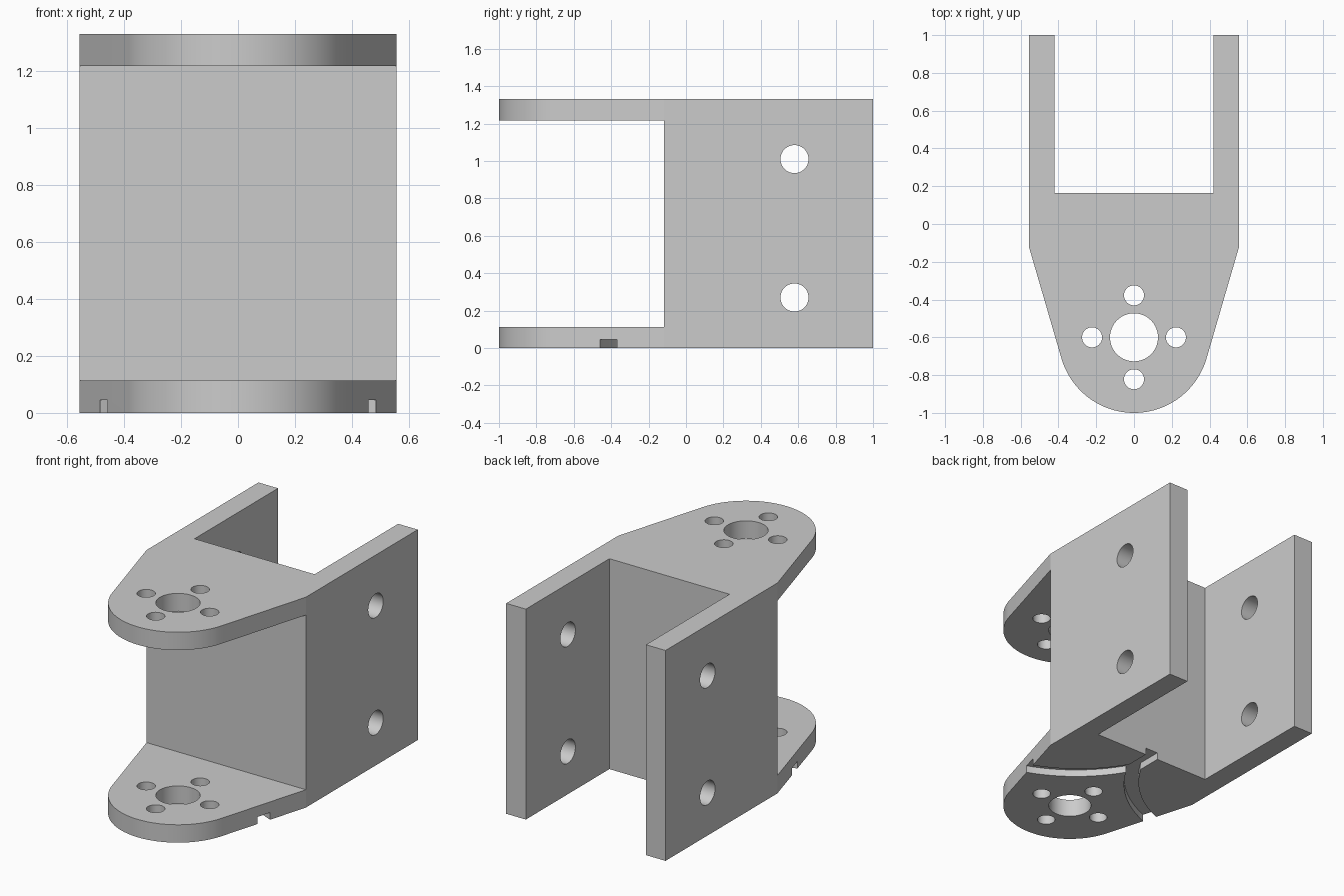
import bpy, bmesh, math
from mathutils import Vector

if "Cube" in bpy.data.objects:
    bpy.data.objects.remove(bpy.data.objects["Cube"])

H = 1.33                 # full height
PIVOT_Y, R = -0.60, 0.40  # centre and radius of the rounded nose
HALF, SHOULDER = 0.557, -0.118


def prism(name, pts, lo, hi, axis='Z'):
    """Extrude a closed outline from lo to hi along Z (x, y) or X (y, z)."""
    place = (lambda a, b, h: (a, b, h)) if axis == 'Z' else (lambda a, b, h: (h, a, b))
    bm = bmesh.new()
    low = [bm.verts.new(place(a, b, lo)) for a, b in pts]
    high = [bm.verts.new(place(a, b, hi)) for a, b in pts]
    bm.faces.new(low[::-1])
    bm.faces.new(high)
    n = len(pts)
    for i in range(n):
        j = (i + 1) % n
        bm.faces.new((low[i], low[j], high[j], high[i]))
    bmesh.ops.recalc_face_normals(bm, faces=bm.faces)
    me = bpy.data.meshes.new(name)
    bm.to_mesh(me)
    bm.free()
    ob = bpy.data.objects.new(name, me)
    bpy.context.collection.objects.link(ob)
    return ob


def rect(a0, a1, b0, b1):
    return [(a0, b0), (a1, b0), (a1, b1), (a0, b1)]


def circle(a, b, r, n=48):
    return [(a + r * math.cos(2 * math.pi * i / n),
             b + r * math.sin(2 * math.pi * i / n)) for i in range(n)]


def bend(p, c, q, n=12):
    """Quadratic curve from p to q pulled towards c."""
    p, c, q = Vector(p), Vector(c), Vector(q)
    return [tuple(p * (1 - t) ** 2 + c * 2 * t * (1 - t) + q * t * t)
            for t in (i / n for i in range(n + 1))]


def cut(body, cutter):
    cutter.hide_render = True
    mod = body.modifiers.new("cut", 'BOOLEAN')
    mod.operation, mod.solver, mod.object = 'DIFFERENCE', 'EXACT', cutter
    bpy.context.view_layer.objects.active = body
    bpy.ops.object.modifier_apply(modifier=mod.name)
    bpy.data.objects.remove(cutter)


# Outline: straight sides, tangent tapers, round nose
dx, dy = HALF, SHOULDER - PIVOT_Y
start = math.atan2(dy, dx) - math.acos(R / math.hypot(dx, dy))
end = -math.pi - start
N = 48
nose = [(R * math.cos(start + (end - start) * i / N),
         PIVOT_Y + R * math.sin(start + (end - start) * i / N)) for i in range(N + 1)]
outline = [(HALF, 1.0), (HALF, SHOULDER)] + nose + [(-HALF, SHOULDER), (-HALF, 1.0)]
bracket = prism("bracket", outline, 0, H)

# Front gap between the two nose plates, and rear slot between the side walls
cut(bracket, prism("front_gap", rect(-0.9, 0.9, -1.2, SHOULDER), 0.113, 1.217))
cut(bracket, prism("rear_slot", rect(-0.42, 0.42, 0.165, 1.2), -0.1, H + 0.1))

# Pivot hole with four screw holes through both plates
cut(bracket, prism("pivot_hole", circle(0, PIVOT_Y, 0.127, 64), -0.1, H + 0.1))
for x, y in ((0.222, 0), (-0.222, 0), (0, 0.222), (0, -0.222)):
    cut(bracket, prism("screw_hole", circle(x, PIVOT_Y + y, 0.053), -0.1, H + 0.1))

# Mounting holes through the side walls
for z in (0.27, 1.01):
    cut(bracket, prism("mounting_hole", circle(0.58, z, 0.075), -0.8, 0.8, 'X'))

# Forked cable groove in the underside
right = ([(0.045, 0.25)] + bend((0.045, 0.01), (0.20, -0.257), (0.483, -0.37))
         + [(0.65, -0.40), (0.65, -0.50)]
         + bend((0.457, -0.46), (0.164, -0.345), (0, -0.075)))
left = [(-x, y) for x, y in right[-2::-1]]
cut(bracket, prism("cable_groove", right + left, -0.1, 0.045))

# Plain grey finish
grey = bpy.data.materials.new("grey")
grey.diffuse_color = (0.6, 0.6, 0.6, 1)
grey.use_nodes = True
grey.node_tree.nodes["Principled BSDF"].inputs["Base Color"].default_value = grey.diffuse_color
bracket.data.materials.clear()
bracket.data.materials.append(grey)

bpy.ops.object.select_all(action='DESELECT')
bracket.select_set(True)
bpy.context.view_layer.objects.active = bracket
bpy.ops.object.shade_smooth_by_angle(angle=math.radians(12))
